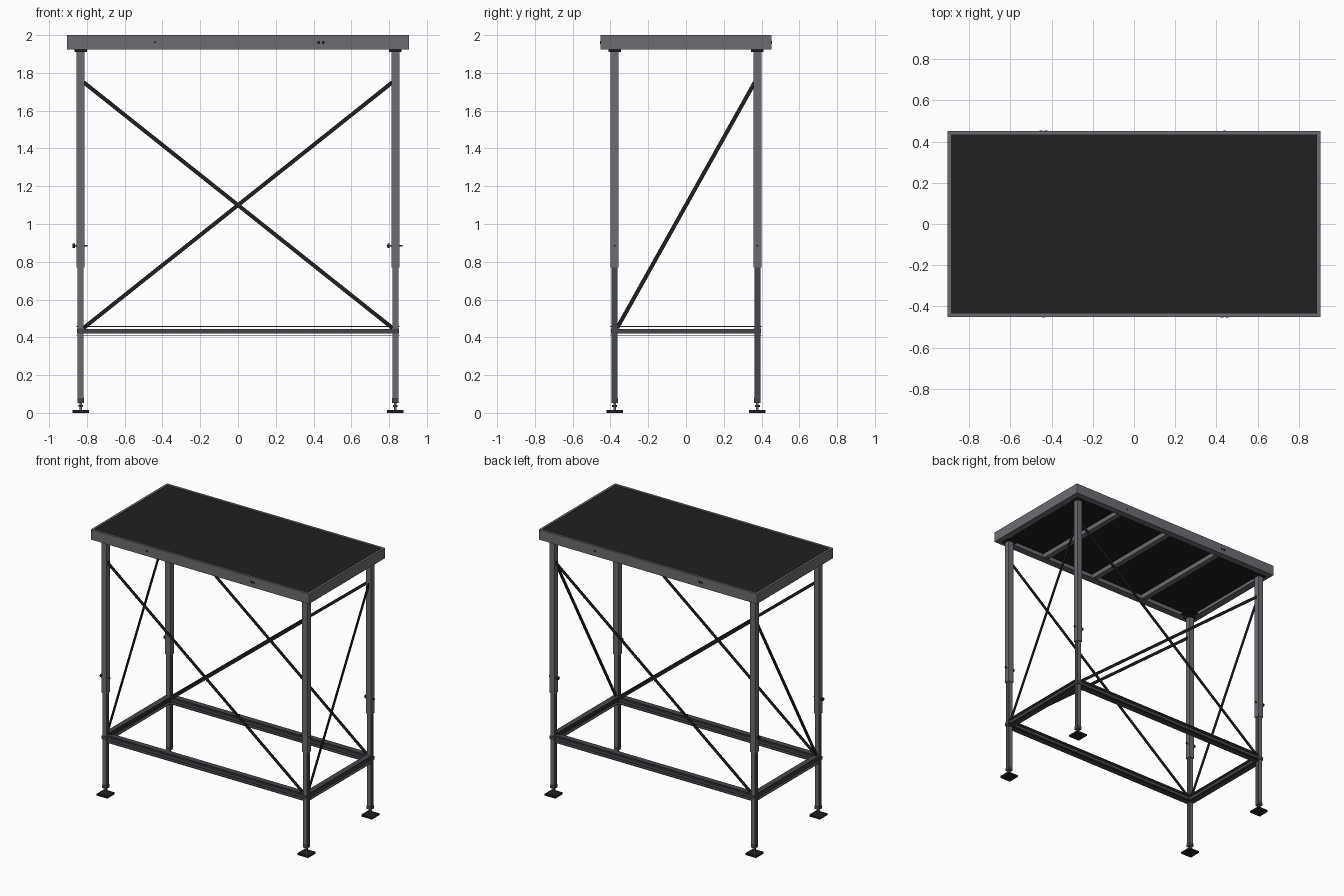
import bpy
import bmesh
from math import radians
from mathutils import Matrix, Vector

cube = bpy.data.objects.get("Cube")
if cube:
    bpy.data.objects.remove(cube, do_unlink=True)


def material(name, r, g, b):
    m = bpy.data.materials.new(name)
    m.use_nodes = True
    m.diffuse_color = (r, g, b, 1)
    m.node_tree.nodes["Principled BSDF"].inputs["Base Color"].default_value = (r, g, b, 1)
    return m


GREY = material("steel grey", 0.15, 0.152, 0.165)
DARK = material("charcoal", 0.06, 0.062, 0.068)
BLACK = material("matt black", 0.014, 0.014, 0.014)


def finish(bm, name, *mats):
    mesh = bpy.data.meshes.new(name)
    bm.to_mesh(mesh)
    bm.free()
    for m in mats:
        mesh.materials.append(m)
    ob = bpy.data.objects.new(name, mesh)
    bpy.context.collection.objects.link(ob)
    return ob


def box(name, centre, size, *mats):
    bm = bmesh.new()
    bmesh.ops.create_cube(bm, size=1, matrix=Matrix.Translation(centre) @ Matrix.Diagonal((*size, 1)))
    return finish(bm, name, *mats)


def rod(name, centre, radius, length, mat, axis="Z", sides=16):
    turn = Matrix.Rotation(radians(90), 4, "Y") if axis == "X" else Matrix()
    bm = bmesh.new()
    bmesh.ops.create_cone(bm, cap_ends=True, segments=sides, radius1=radius, radius2=radius,
                          depth=length, matrix=Matrix.Translation(centre) @ turn)
    for f in bm.faces:
        f.smooth = len(f.verts) == 4 and sides > 6
    return finish(bm, name, mat)


def strap(name, start, end, normal):
    """Flat bar between two points, lying square to the given normal."""
    a, b, n = Vector(start), Vector(end), Vector(normal)
    along = (b - a).normalized()
    side = n.cross(along)
    turn = Matrix((along, side, n)).transposed().to_4x4()
    size = Matrix.Diagonal(((b - a).length, 0.021, 0.006, 1))
    bm = bmesh.new()
    bmesh.ops.create_cube(bm, size=1, matrix=Matrix.Translation((a + b) / 2) @ turn @ size)
    return finish(bm, name, BLACK)


LX, LY = 0.833, 0.378      # leg centres
W, D = 0.905, 0.452        # half size of the top
RAIL = 0.433               # rail height
RIM = 0.017

# Top: deck, rim with inward lip, joists
box("deck", (0, 0, 1.987), (2 * W - RIM, 2 * D - RIM, 0.016), BLACK)
for s in (-1, 1):
    box("rim_long", (0, s * (D - RIM / 2), 1.962), (2 * W, RIM, 0.076), GREY)
    box("rim_short", (s * (W - RIM / 2), 0, 1.962), (RIM, 2 * (D - RIM), 0.076), GREY)
    box("lip_long", (0, s * (D - 0.03), 1.927), (2 * W - RIM, 0.04, 0.005), GREY)
    box("lip_short", (s * (W - 0.03), 0, 1.927), (0.04, 2 * D - RIM, 0.005), GREY)
    # Bolt plates on the long rim
    for dx in (-0.012, 0.012):
        box("rim_bolt_plate", (-s * 0.44 + dx, s * D, 1.962), (0.014, 0.005, 0.016), BLACK)
    box("rim_bolt", (s * 0.44, s * D, 1.962), (0.01, 0.005, 0.01), BLACK)
for x in (-0.45, 0, 0.45):
    box("joist", (x, 0, 1.963), (0.04, 2 * (D - RIM), 0.034), GREY)

# Legs, feet, clamps and locking pins
for sx in (-1, 1):
    for sy in (-1, 1):
        x, y = sx * LX, sy * LY
        box("corner_gusset", (x - sx * 0.01, y - sy * 0.01, 1.932), (0.11, 0.11, 0.006), BLACK)
        box("leg_top_plate", (x, y, 1.917), (0.066, 0.066, 0.012), BLACK)
        box("outer_leg", (x, y, 1.342), (0.042, 0.042, 1.145), GREY)
        inner = box("inner_leg", (x, y, 0.42), (0.032, 0.032, 0.73), GREY, DARK)
        for f in inner.data.polygons:
            f.material_index = int(abs(f.normal.x) > 0.5)
        box("rail_clamp", (x, y, RAIL), (0.04, 0.04, 0.026), DARK)
        box("leg_end_cap", (x, y, 0.066), (0.035, 0.035, 0.025), DARK)
        rod("foot_stem", (x, y, 0.037), 0.007, 0.05, GREY)
        rod("foot_nut", (x, y, 0.036), 0.013, 0.01, DARK, sides=6)
        box("foot_pad", (x, y, 0.007), (0.088, 0.088, 0.014), BLACK)
        rod("locking_pin", (x - 0.003, y, 0.885), 0.005, 0.08, DARK, "X")
        rod("pin_knob", (x - 0.036, y, 0.885), 0.012, 0.012, BLACK, "X")


# Lower rails: core bar between thin flanges
def rail(name, centre, length, along_x):
    def size(extra, wide, high):
        return (length + extra, wide, high) if along_x else (wide, length + extra, high)
    box(name + "_core", centre, size(0, 0.03, 0.023), DARK)
    for dz in (-0.025, 0.025):
        box(name + "_flange", (centre[0], centre[1], centre[2] + dz), size(0, 0.042, 0.004), DARK)


for s in (-1, 1):
    rail("long_rail", (0, s * LY, RAIL), 2 * LX - 0.03, True)
    rail("short_rail", (s * LX, 0, RAIL), 2 * LY - 0.03, False)

# Bracing: crossed on the long sides, single on the short sides
LOW, HIGH = 0.45, 1.75
bx, by = LX - 0.016, LY - 0.014
for s in (-1, 1):
    for d in (-1, 1):
        y = s * LY + d * 0.003
        strap("long_brace", (-d * bx, y, LOW), (d * bx, y, HIGH), (0, 1, 0))
    strap("side_brace", (s * LX, -by, LOW), (s * LX, by, HIGH), (1, 0, 0))
